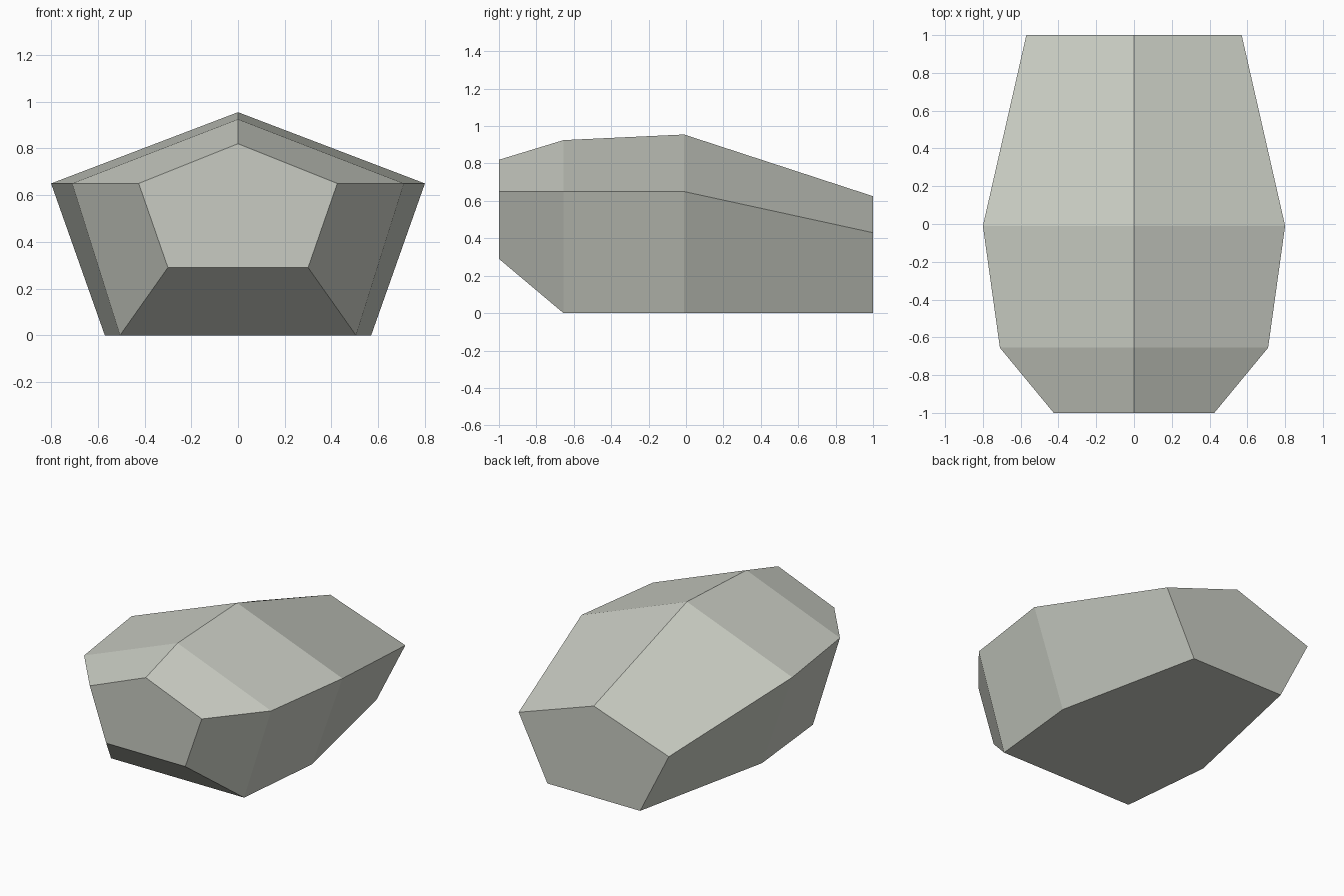
import bpy, bmesh

if "Cube" in bpy.data.objects:
    bpy.data.objects.remove(bpy.data.objects["Cube"])

# Pale stone colour
stone = bpy.data.materials.new("pale_grey_stone")
stone.diffuse_color = (0.58, 0.60, 0.54, 1)
stone.use_nodes = True
stone.node_tree.nodes["Principled BSDF"].inputs["Base Color"].default_value = stone.diffuse_color

# Pentagon sections, front to back:
# y, bottom half width, bottom z, side half width, side z, ridge z
sections = [
    (-1.00, 0.30, 0.29, 0.425, 0.65, 0.82),
    (-0.655, 0.505, 0.0, 0.71, 0.65, 0.925),
    (-0.01, 0.57, 0.0, 0.80, 0.65, 0.955),
    (1.00, 0.352, 0.0, 0.57, 0.43, 0.625),
]

# Loft the five-sided body through the sections and cap both ends
bm = bmesh.new()
rings = []
for y, bw, bz, sw, sz, tz in sections:
    outline = [(-bw, bz), (bw, bz), (sw, sz), (0, tz), (-sw, sz)]
    rings.append([bm.verts.new((x, y, z)) for x, z in outline])
for a, b in zip(rings, rings[1:]):
    for i in range(5):
        j = (i + 1) % 5
        bm.faces.new((a[i], a[j], b[j], b[i]))
bm.faces.new(rings[0])
bm.faces.new(rings[-1])
bmesh.ops.recalc_face_normals(bm, faces=bm.faces[:])

mesh = bpy.data.meshes.new("rock")
bm.to_mesh(mesh)
bm.free()
mesh.materials.append(stone)
bpy.context.collection.objects.link(bpy.data.objects.new("rock", mesh))
